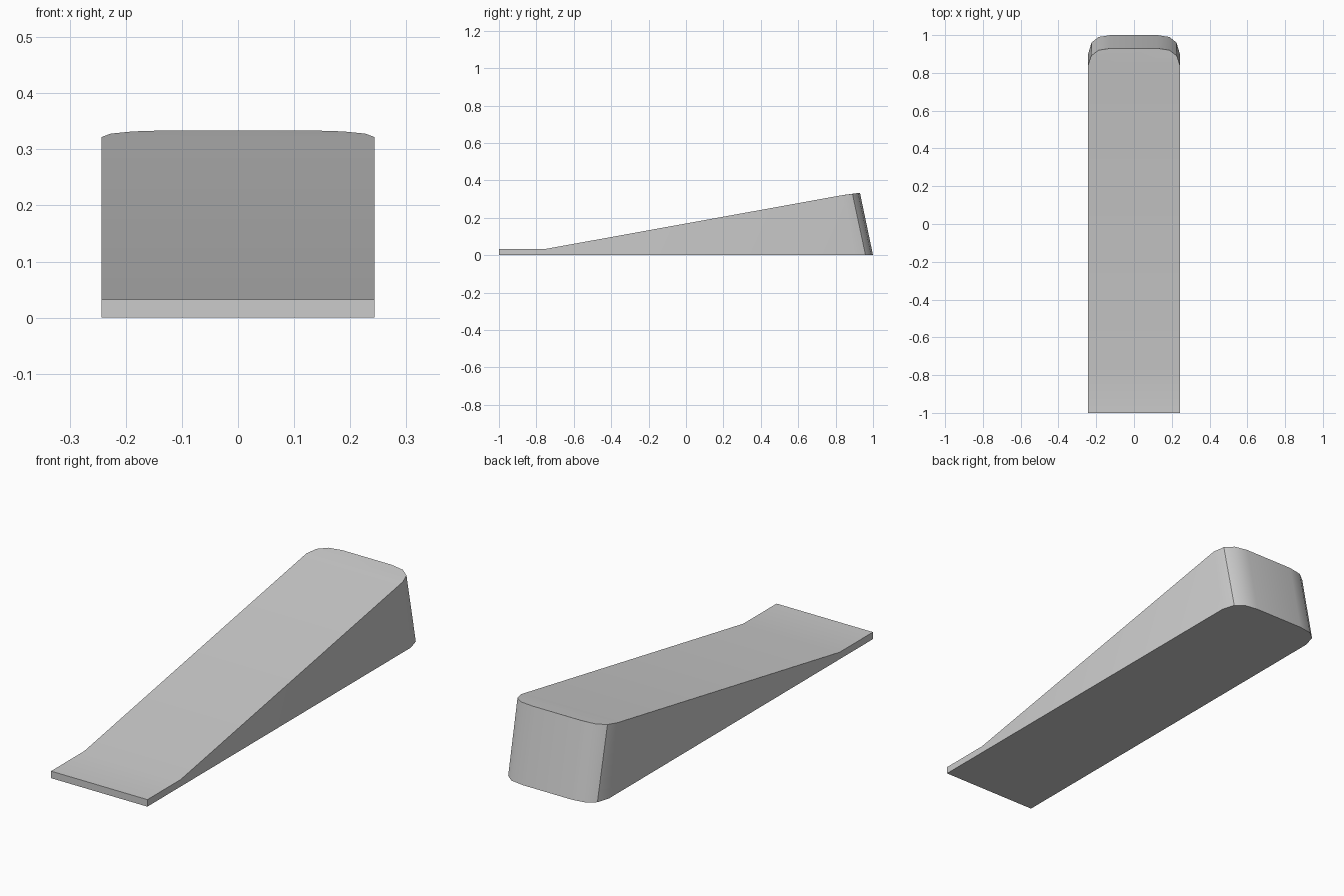
import bpy
import bmesh
from math import radians

cube = bpy.data.objects.get("Cube")
if cube:
    bpy.data.objects.remove(cube, do_unlink=True)

# Single grey material
grey = bpy.data.materials.new("plain_grey")
grey.use_nodes = True
colour = (0.6, 0.6, 0.6, 1)
grey.diffuse_color = colour
grey.node_tree.nodes["Principled BSDF"].inputs["Base Color"].default_value = colour

# Half outlines from the thin front tip to the rounded back
W = 0.243
floor_half = [(W, -1, 0), (W, -0.76, 0), (W, 0.9, 0),
              (0.225, 0.96, 0), (0.188, 0.99, 0), (0.124, 1, 0)]
top_half = [(W, -1, 0.032), (W, -0.76, 0.032), (W, 0.84, 0.322),
            (0.227, 0.89, 0.328), (0.188, 0.92, 0.332), (0.124, 0.93, 0.334)]

bm = bmesh.new()


def mirrored_loop(half):
    """Closed ring: left side going back, then right side coming forward."""
    points = half + [(-x, y, z) for x, y, z in reversed(half)]
    return [bm.verts.new(p) for p in points]


floor = mirrored_loop(floor_half)
top = mirrored_loop(top_half)
count = len(floor)

# Walls, underside, flat tip, ramp and rounded back end
for i in range(count):
    j = (i + 1) % count
    bm.faces.new((floor[i], floor[j], top[j], top[i]))
bm.faces.new(floor[::-1])
for i in range(2):
    bm.faces.new((top[i], top[i + 1], top[-2 - i], top[-1 - i]))
bm.faces.new(top[2:-2])
bmesh.ops.recalc_face_normals(bm, faces=bm.faces)

mesh = bpy.data.meshes.new("wedge")
bm.to_mesh(mesh)
bm.free()
mesh.materials.append(grey)
wedge = bpy.data.objects.new("wedge", mesh)
bpy.context.collection.objects.link(wedge)

# Smooth the rounded corners, keep the rims crisp
bpy.ops.object.select_all(action="DESELECT")
wedge.select_set(True)
bpy.context.view_layer.objects.active = wedge
bpy.ops.object.shade_smooth_by_angle(angle=radians(30))
